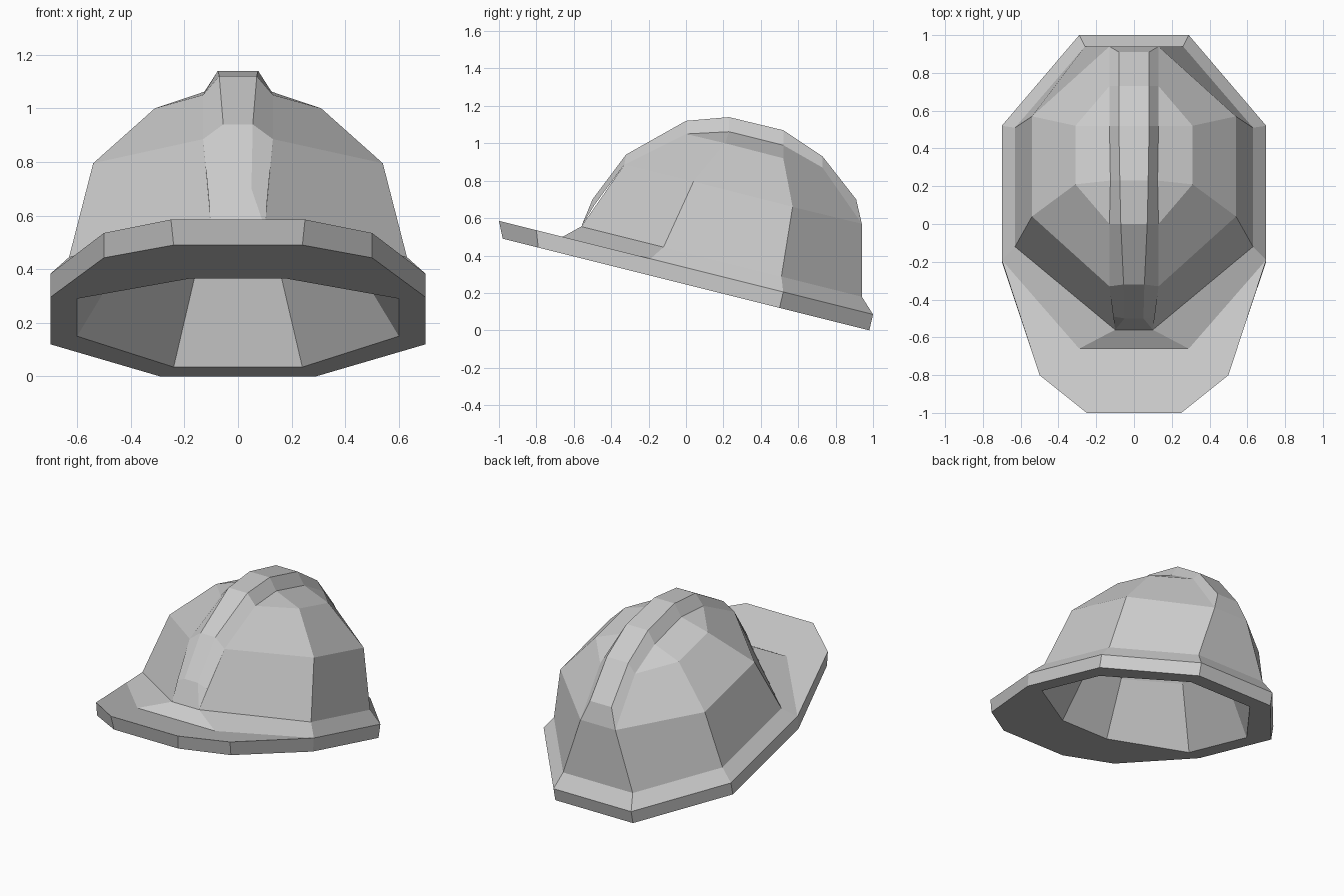
import bpy
import bmesh

if "Cube" in bpy.data.objects:
    bpy.data.objects.remove(bpy.data.objects["Cube"])

shell_grey = bpy.data.materials.new("shell_grey")
shell_grey.diffuse_color = (0.6, 0.6, 0.6, 1)
shell_grey.use_nodes = True
shell_grey.node_tree.nodes["Principled BSDF"].inputs["Base Color"].default_value = shell_grey.diffuse_color


def mirrored(half):
    """Closed loop from its right half, listed front to back."""
    return half + [(-x, y, z) for x, y, z in reversed(half)]


def tilted(points, height):
    """Half loop on a plane that tips down towards the back."""
    return [(x, y, height - 0.25 * y) for x, y in points]


def loft(name, loops, closed=True, cap_start=False):
    """Bridge successive loops with flat faces."""
    bm = bmesh.new()
    rows = [[bm.verts.new(p) for p in loop] for loop in loops]
    n = len(rows[0])
    for a, b in zip(rows, rows[1:]):
        for i in range(n if closed else n - 1):
            j = (i + 1) % n
            bm.faces.new((a[i], a[j], b[j], b[i]))
    if cap_start:
        bm.faces.new(rows[0][::-1])
    bmesh.ops.remove_doubles(bm, verts=bm.verts[:], dist=0.0005)
    mesh = bpy.data.meshes.new(name)
    bm.to_mesh(mesh)
    bm.free()
    mesh.materials.append(shell_grey)
    obj = bpy.data.objects.new(name, mesh)
    bpy.context.collection.objects.link(obj)
    return obj


# Shared loops: opening underneath and foot of the dome
opening = tilted([(0.18, -0.48), (0.6, -0.18), (0.6, 0.38), (0.24, 0.84)], 0.245)
foot = tilted([(0.1, -0.56), (0.63, -0.12), (0.63, 0.51), (0.26, 0.94)], 0.415)

# Brim with front visor: underside, rim, top, sloped flange
rim_low = tilted([(0.24, -0.98), (0.5, -0.79), (0.7, -0.2), (0.7, 0.5), (0.29, 0.98)], 0.245)
rim_top = tilted([(0.25, -1), (0.5, -0.8), (0.7, -0.19), (0.7, 0.52), (0.29, 1)], 0.335)
flange = tilted([(0.29, -0.66)], 0.335) * 2 + rim_top[2:]
loft("brim", [mirrored(h) for h in
              (opening[:1] + opening, rim_low, rim_top, flange, foot[:1] + foot)])

# Faceted dome
middle = [(0.13, -0.33, 0.885), (0.54, 0.04, 0.795), (0.54, 0.57, 0.66), (0.13, 0.94, 0.57)]
upper = [(0.13, 0, 1.05), (0.31, 0.21, 1.0), (0.31, 0.52, 0.92), (0.13, 0.73, 0.87)]
top = [(0.13, 0, 1.05), (0.125, 0.23, 1.062), (0.13, 0.52, 0.99), (0.13, 0.73, 0.87)]
loft("dome", [mirrored(h) for h in (foot, middle, upper, top)])

# Raised centre ridge, from back to front
ridge_base = [middle[3]] + top[::-1] + [middle[0], (0.11, -0.49, 0.67), foot[0]]
ridge_top = [(0.08, 0.91, 0.7), (0.08, 0.73, 0.93), (0.08, 0.52, 1.07), (0.075, 0.23, 1.14),
             (0.07, 0, 1.12), (0.055, -0.32, 0.94), (0.05, -0.5, 0.7), foot[0]]
loft("ridge", [mirrored([b, t]) for b, t in zip(ridge_base, ridge_top)],
     closed=False, cap_start=True)

# Inner lining of the dome
inner_mid = tilted([(0.13, -0.28), (0.38, 0.02), (0.38, 0.42), (0.15, 0.8)], 0.62)
inner_top = tilted([(0.12, -0.05), (0.22, 0.15), (0.22, 0.45), (0.12, 0.65)], 0.85)
loft("lining", [mirrored(h) for h in (inner_top, inner_mid, opening)], cap_start=True)
